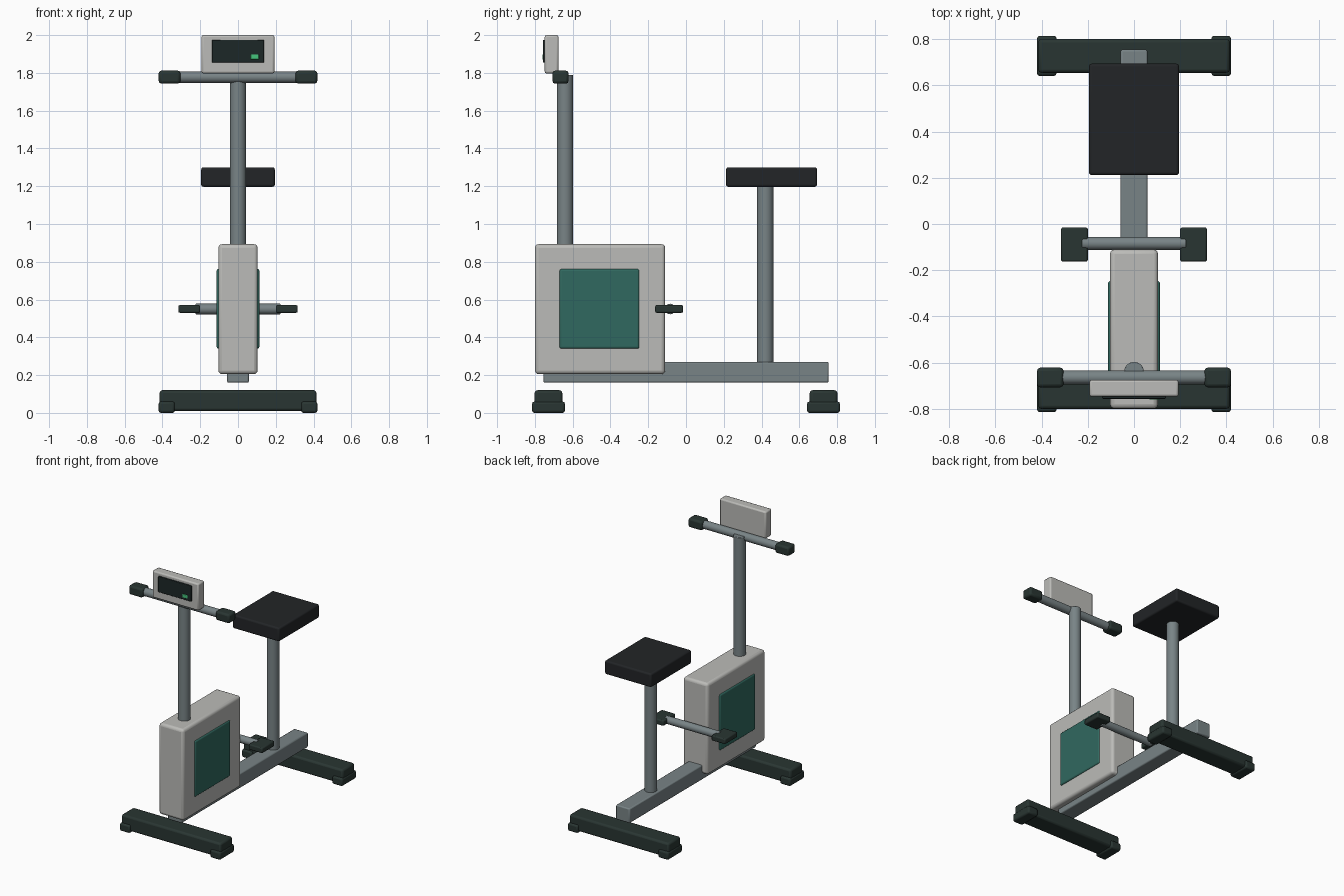
import bpy
from math import pi, radians

if "Cube" in bpy.data.objects:
    bpy.data.objects.remove(bpy.data.objects["Cube"])


def mat(name, rgb):
    m = bpy.data.materials.new(name)
    m.diffuse_color = (*rgb, 1)
    m.use_nodes = True
    m.node_tree.nodes["Principled BSDF"].inputs["Base Color"].default_value = m.diffuse_color
    return m


METAL = mat("steel", (0.19, 0.23, 0.24))
CASE = mat("light_casing", (0.50, 0.50, 0.48))
TEAL = mat("teal", (0.03, 0.14, 0.115))
DARK = mat("dark_green", (0.022, 0.036, 0.032))
BLACK = mat("black", (0.016, 0.018, 0.020))
SCREEN = mat("screen_glass", (0.012, 0.02, 0.02))
GREEN = mat("green_light", (0.06, 0.55, 0.2))


def finish(o, name, m, bevel, segs=2):
    o.name = name
    o.data.materials.append(m)
    if bevel:
        b = o.modifiers.new("bevel", 'BEVEL')
        b.width, b.segments = bevel, segs
        b.limit_method, b.angle_limit = 'ANGLE', radians(50)
    bpy.ops.object.shade_smooth_by_angle(angle=radians(35))
    return o


def box(name, x, y, z, m, bevel=0.01, segs=2):
    """Bevelled box from (min, max) ranges."""
    bpy.ops.mesh.primitive_cube_add(
        size=1, location=[(a + b) / 2 for a, b in (x, y, z)])
    o = bpy.context.object
    o.scale = [b - a for a, b in (x, y, z)]
    bpy.ops.object.transform_apply(location=False, rotation=False, scale=True)
    return finish(o, name, m, bevel, segs)


def tube(name, loc, r, length, m, along_x=False, bevel=0.004):
    bpy.ops.mesh.primitive_cylinder_add(
        vertices=24, radius=r, depth=length, location=loc,
        rotation=(0, pi / 2 if along_x else 0, 0))
    return finish(bpy.context.object, name, m, bevel)


def span(s, a, b):
    """Range a..b on side s of the centre plane."""
    return tuple(sorted((s * a, s * b)))


SIDES = (("right", 1), ("left", -1))

# floor stabilizers with end caps
for end, yc in (("front", -0.728), ("rear", 0.728)):
    box(f"{end}_foot", (-0.415, 0.415), (yc - 0.073, yc + 0.073),
        (0.01, 0.12), DARK, 0.014)
    for side, s in SIDES:
        box(f"{end}_foot_cap_{side}", span(s, 0.335, 0.42),
            (yc - 0.087, yc + 0.087), (0, 0.06), DARK, 0.012)

# frame
box("main_rail", (-0.058, 0.058), (-0.755, 0.755), (0.16, 0.27), METAL, 0.008)
tube("front_post", (0, -0.64, 1.31), 0.043, 0.96, METAL)
tube("seat_post", (0, 0.42, 0.72), 0.043, 0.98, METAL)

# flywheel housing with side panels
box("flywheel_housing", (-0.104, 0.104), (-0.80, -0.11), (0.205, 0.893),
    CASE, 0.02, 3)
for side, s in SIDES:
    box(f"side_panel_{side}", span(s, 0.09, 0.113), (-0.67, -0.247),
        (0.34, 0.762), TEAL, 0.011, 3)

# seat
box("seat", (-0.195, 0.195), (0.212, 0.694), (1.197, 1.30), BLACK, 0.012, 3)

# pedals on a cross shaft
tube("pedal_shaft", (0, -0.084, 0.55), 0.028, 0.45, METAL, True)
for side, s in SIDES:
    box(f"pedal_{side}", span(s, 0.2, 0.316), (-0.163, -0.015),
        (0.53, 0.571), DARK, 0.008)

# handlebar and grips
tube("handlebar", (0, -0.664, 1.777), 0.03, 0.80, METAL, True)
for side, s in SIDES:
    box(f"grip_{side}", span(s, 0.305, 0.42), (-0.707, -0.622),
        (1.743, 1.812), DARK, 0.014)

# console
box("console", (-0.193, 0.193), (-0.748, -0.675), (1.797, 2.0), CASE, 0.01)
box("console_screen", (-0.138, 0.138), (-0.757, -0.74), (1.855, 1.975),
    SCREEN, 0.004)
box("console_light", (0.067, 0.11), (-0.761, -0.75), (1.872, 1.898),
    GREEN, 0.002)
